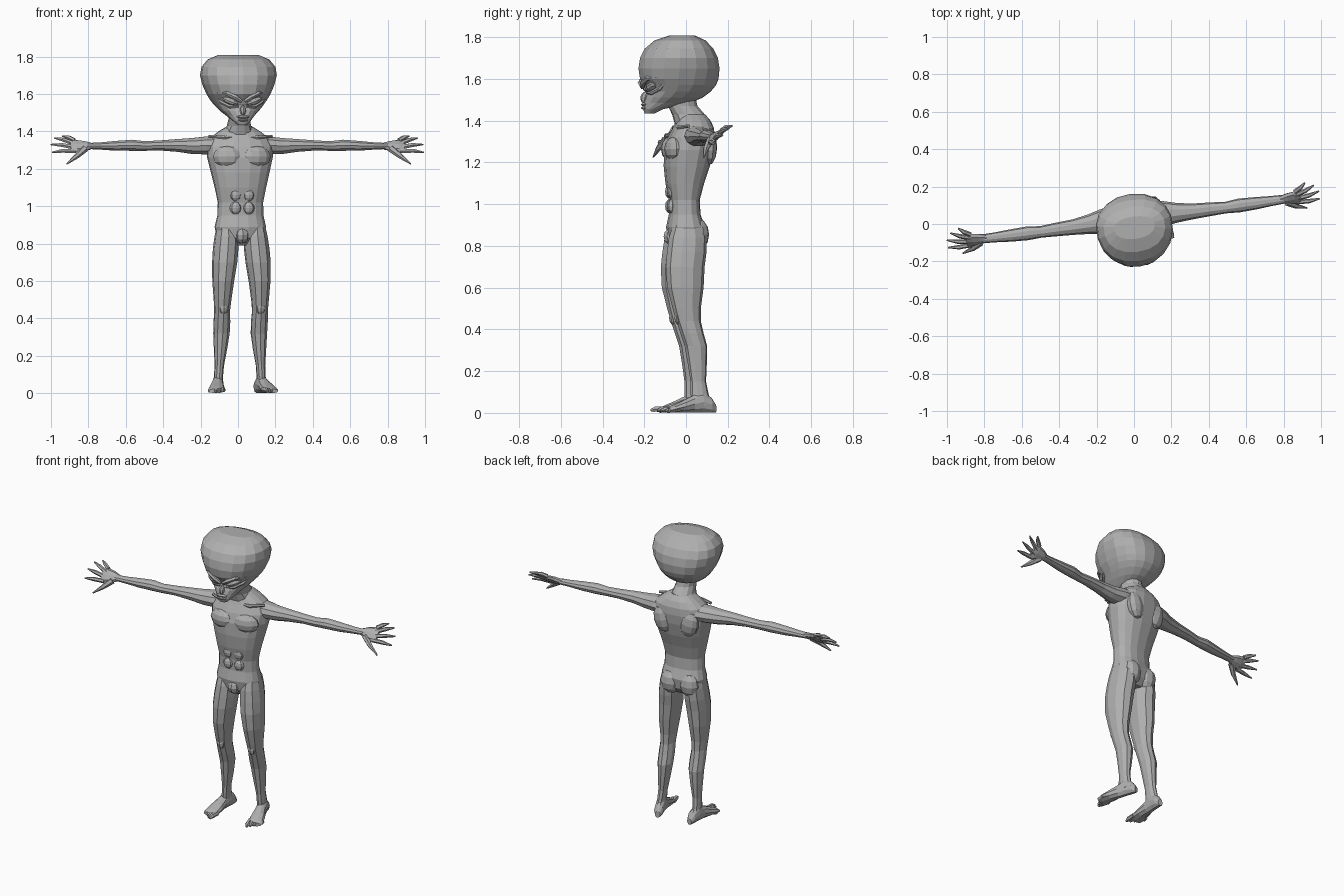
import bpy, bmesh, math
from mathutils import Vector, Matrix, Euler

SKIN = bpy.data.materials.new("grey_skin")
SKIN.diffuse_color = (0.43, 0.43, 0.43, 1)
TURN = Matrix.Rotation(math.radians(7.5), 4, 'Z')   # whole figure is turned slightly


def finish(name, bm):
    bmesh.ops.recalc_face_normals(bm, faces=bm.faces)
    bm.transform(TURN)
    me = bpy.data.meshes.new(name)
    bm.to_mesh(me)
    bm.free()
    me.materials.append(SKIN)
    ob = bpy.data.objects.new(name, me)
    bpy.context.collection.objects.link(ob)
    return ob


def loft(name, rings):
    """Skin a list of equal point rings and cap both ends."""
    bm = bmesh.new()
    vs = [[bm.verts.new(p) for p in r] for r in rings]
    n = len(vs[0])
    for a, b in zip(vs, vs[1:]):
        for i in range(n):
            j = (i + 1) % n
            bm.faces.new((a[i], a[j], b[j], b[i]))
    bm.faces.new(vs[0])
    bm.faces.new(vs[-1])
    return finish(name, bm)


def spow(v, e):
    return math.copysign(abs(v) ** e, v)


def level(z, x, yf, yb, w, n=14, k=0.5, e=0.9):
    """Horizontal ring from front yf to back yb, widest at fraction k."""
    yc = yf + (yb - yf) * k
    pts = []
    for i in range(n):
        a = 2 * math.pi * (i + 0.5) / n
        c, s = spow(math.cos(a), e), spow(math.sin(a), e)
        pts.append(Vector((x + w * c, yc + s * ((yb - yc) if s > 0 else (yc - yf)), z)))
    return pts


def ring(c, u, v, n=8):
    c, u, v = Vector(c), Vector(u), Vector(v)
    return [c + u * math.cos(2 * math.pi * i / n) + v * math.sin(2 * math.pi * i / n)
            for i in range(n)]


def tube(name, pts, radii, n=6):
    pts = [Vector(p) for p in pts]
    rings = []
    for i, (p, r) in enumerate(zip(pts, radii)):
        d = (pts[min(i + 1, len(pts) - 1)] - pts[max(i - 1, 0)]).normalized()
        u = d.cross(Vector((0, 0, 1))).normalized()
        rings.append(ring(p, u * r, d.cross(u) * r, n))
    return loft(name, rings)


def lump(name, c, size, rot=(0, 0, 0), seg=10):
    bm = bmesh.new()
    bmesh.ops.create_uvsphere(bm, u_segments=seg, v_segments=6, radius=1)
    e = Euler([math.radians(a) for a in rot])
    bm.transform(Matrix.Translation(c) @ e.to_matrix().to_4x4() @ Matrix.Diagonal((*size, 1)))
    return finish(name, bm)


# Head: bulbous skull narrowing to a small chin
loft("head", [level(z, 0, yf, yb, w, 18, k) for z, yf, yb, w, k in [
    (1.435, -.200, -.150, .026, .5), (1.455, -.207, -.110, .046, .5),
    (1.485, -.205, .020, .075, .5), (1.510, -.198, .080, .103, .5),
    (1.540, -.186, .120, .130, .5), (1.570, -.198, .145, .152, .52),
    (1.600, -.222, .157, .170, .54), (1.650, -.230, .162, .192, .56),
    (1.700, -.222, .153, .205, .56), (1.745, -.200, .130, .198, .56),
    (1.785, -.150, .092, .165, .55), (1.808, -.080, .040, .110, .55)]])
lump("nose", (0, -.2, 1.512), (.016, .020, .028), (-15, 0, 0), 8)
lump("upper_lip", (0, -.203, 1.478), (.034, .014, .009), seg=8)
lump("lower_lip", (0, -.203, 1.461), (.028, .014, .008), seg=8)

# Neck leaning forward
loft("neck", [level(z, .006, yf, yb, w, 12) for z, yf, yb, w in [
    (1.53, -.09, .04, .060), (1.47, -.088, .055, .057),
    (1.43, -.068, .090, .064), (1.37, -.050, .125, .095)]])

# Torso from crotch to collar
BX = .012
loft("torso", [level(z, BX, yf, yb, w, 16, .5, .85) for z, yf, yb, w in [
    (.79, -.050, .050, .040), (.83, -.085, .080, .125), (.89, -.095, .088, .138),
    (.95, -.082, .066, .124), (1.02, -.082, .062, .122), (1.10, -.098, .083, .138),
    (1.18, -.106, .110, .157), (1.26, -.104, .128, .176), (1.32, -.086, .134, .180),
    (1.365, -.062, .130, .158), (1.40, -.046, .115, .112), (1.43, -.030, .090, .062)]])
lump("groin", (BX, -.065, .845), (.04, .045, .045), seg=8)

for s, side in ((-1, "right"), (1, "left")):
    # Slanted eyes under angry brows, ridged cheekbones
    lump(side + "_eye", (s * .064, -.172, 1.563), (.048, .030, .020), (0, -s * 22, s * 20))
    tube(side + "_brow", [(s * .008, -.210, 1.560), (s * .040, -.214, 1.582),
                          (s * .085, -.196, 1.604), (s * .130, -.150, 1.606)],
         [.010, .014, .013, .006])
    tube(side + "_cheekbone", [(s * .020, -.190, 1.533), (s * .065, -.176, 1.532),
                               (s * .108, -.140, 1.556), (s * .134, -.110, 1.592)],
         [.006, .010, .010, .006])

    # Muscle relief on the trunk
    lump(side + "_pectoral", (BX + s * .08, -.070, 1.265), (.078, .042, .058), (0, 0, s * 12))
    lump(side + "_shoulder_blade", (BX + s * .085, .098, 1.27), (.060, .040, .085), (0, s * 12, 0))
    lump(side + "_buttock", (BX + s * .062, .050, .855), (.062, .052, .075))
    tube(side + "_collarbone", [(BX + s * .015, -.045, 1.372), (BX + s * .09, -.050, 1.368),
                                (BX + s * .17, -.010, 1.375)], [.008, .010, .008])
    for i in range(3):
        lump(side + "_abdominal", (BX + s * .035, -.076, .99 + .07 * i), (.032, .022, .034), seg=8)

    # Arm
    loft(side + "_arm", [ring((s * x, y, z), (0, ry, 0), (0, 0, rz), 10) for x, y, z, ry, rz in [
        (.09, .040, 1.328, .075, .050), (.17, .035, 1.325, .066, .050),
        (.24, .030, 1.322, .052, .045), (.32, .026, 1.325, .042, .036),
        (.42, .025, 1.325, .036, .028), (.50, .023, 1.322, .031, .027),
        (.57, .025, 1.326, .037, .031), (.66, .025, 1.323, .033, .027),
        (.74, .026, 1.322, .027, .020), (.81, .027, 1.322, .024, .017)]])

    # Hand, tilted so the thumb points down and forward
    spread, thick = Vector((0, .71, .71)), Vector((0, -.71, .71))
    loft(side + "_palm", [ring((s * x, .028, 1.322), spread * a, thick * b, 8) for x, a, b in [
        (.79, .020, .018), (.83, .037, .018), (.87, .046, .016), (.90, .040, .010)]])
    tips = [(.935, .100, 1.375), (.980, .080, 1.365), (1.004, .045, 1.330), (1.002, .005, 1.288)]
    for off, tip in zip((.040, .014, -.013, -.038), tips):
        base = Vector((.875, .03, 1.323)) + spread * off
        mid = base.lerp(Vector(tip), .55) + thick * .007
        tube(side + "_finger", [(s * p[0], p[1], p[2]) for p in (base, mid, tip)],
             [.013, .012, .004])
    tube(side + "_thumb", [(s * .825, .010, 1.308), (s * .872, -.018, 1.268),
                           (s * .928, -.036, 1.226)], [.020, .014, .004])

    # Leg
    LX = .016
    loft(side + "_leg", [level(z, LX + s * x, yf, yb, w, 10, .5, .95) for z, x, yf, yb, w in [
        (.90, .078, -.075, .070, .050), (.84, .078, -.095, .088, .064),
        (.77, .084, -.105, .086, .068), (.70, .090, -.112, .076, .067),
        (.60, .098, -.106, .070, .058), (.50, .101, -.080, .056, .047),
        (.44, .102, -.062, .056, .042), (.38, .101, -.042, .070, .045),
        (.32, .101, -.022, .087, .044), (.24, .105, -.008, .085, .036),
        (.15, .111, .005, .080, .025), (.09, .115, .005, .092, .024),
        (.04, .116, .010, .110, .028)]])
    lump(side + "_kneecap", (LX + s * .100, -.045, .455), (.026, .026, .036), seg=8)

    # Foot turned outwards, with five toes
    ankle = Vector((LX + s * .116, .06, 0))
    fwd = Vector((s * math.sin(.19), -math.cos(.19), 0))
    out = Vector((s * math.cos(.19), math.sin(.19), 0))
    loft(side + "_foot", [ring(ankle + fwd * d + Vector((0, 0, h / 2)), out * w,
                               (0, 0, h / 2), 10) for d, w, h in [
        (-.068, .016, .040), (-.045, .028, .075), (.0, .030, .105), (.045, .032, .085),
        (.10, .042, .058), (.150, .046, .036), (.172, .040, .024)]])
    for i in range(5):
        o, r = -.036 + .0185 * i, .014 - .0013 * i
        reach = .214 - .010 * i - .002 * i * i
        root = ankle + out * o + Vector((0, 0, r + .004))
        tube(side + "_toe", [root + fwd * .14, root + fwd * (reach - .022),
                             root + fwd * reach - Vector((0, 0, .006))], [r, r, r * .5])
